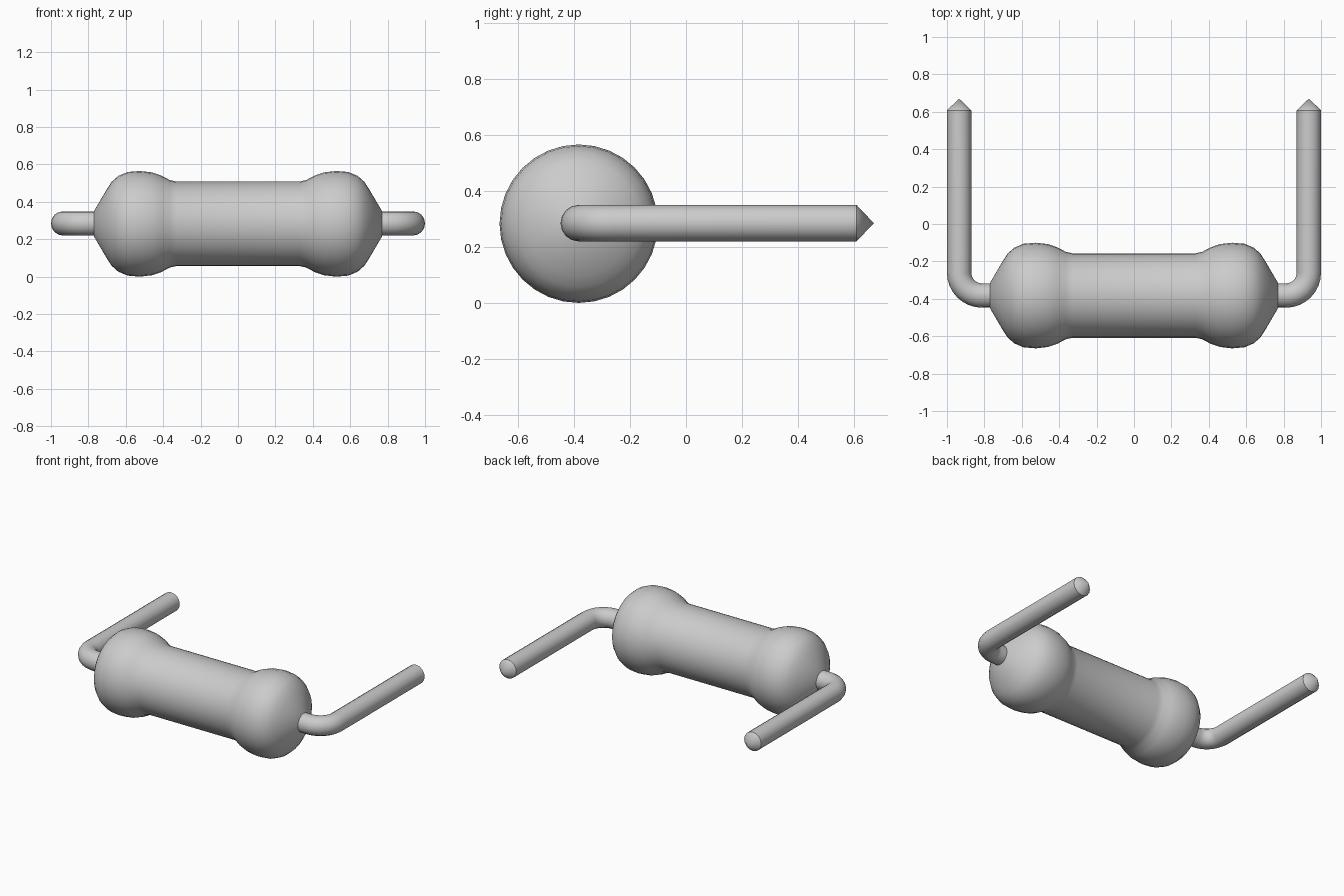
import bpy, bmesh
from math import sin, cos, pi, radians
from mathutils import Vector

if "Cube" in bpy.data.objects:
    bpy.data.objects.remove(bpy.data.objects["Cube"])

AXIS_Y, AXIS_Z = -0.3825, 0.2825
SIDES_BODY, SIDES_LEAD = 32, 16


def loft(name, stations, sides, mirror=False):
    """Skin circles given as (centre, direction in the XY plane, radius)."""
    bm = bmesh.new()
    rings = []
    for centre, ang, r in stations:
        side = Vector((-sin(ang), cos(ang), 0))
        if r == 0:
            rings.append([bm.verts.new(centre)])
            continue
        rings.append([bm.verts.new(Vector(centre) + side * r * cos(2 * pi * i / sides)
                                   + Vector((0, 0, r * sin(2 * pi * i / sides))))
                      for i in range(sides)])
    for a, b in zip(rings, rings[1:]):
        for i in range(sides):
            j = (i + 1) % sides
            if len(b) == 1:
                bm.faces.new((a[i], a[j], b[0]))
            else:
                bm.faces.new((a[i], a[j], b[j], b[i]))
    for ring in (rings[0], rings[-1]):
        if len(ring) > 1:
            bm.faces.new(ring)
    bmesh.ops.recalc_face_normals(bm, faces=bm.faces)
    mesh = bpy.data.meshes.new(name)
    bm.to_mesh(mesh)
    bm.free()
    obj = bpy.data.objects.new(name, mesh)
    bpy.context.collection.objects.link(obj)
    if mirror:
        obj.modifiers.new("mirror", 'MIRROR').use_mirror_merge = False
    bpy.ops.object.select_all(action='DESELECT')
    obj.select_set(True)
    bpy.context.view_layer.objects.active = obj
    bpy.ops.object.shade_smooth_by_angle(angle=radians(35))
    return obj


# Resistor body: bulged ends, slimmer waist
half = [(0.33, 0.226), (0.365, 0.234), (0.41, 0.258), (0.46, 0.275), (0.525, 0.2825),
        (0.59, 0.277), (0.64, 0.256), (0.675, 0.225), (0.70, 0.187), (0.77, 0.068)]
profile = [(-x, r) for x, r in reversed(half)] + half
loft("resistor_body", [((x, AXIS_Y, AXIS_Z), 0, r) for x, r in profile], SIDES_BODY)

# Wire leads: out of the body, round bend, straight run, pointed tip
R, WIRE, BEND = 0.065, 0.935, 0.1225
stations = [((0.74, AXIS_Y, AXIS_Z + 0.002), 0, R)]
for k in range(9):
    a = pi / 2 * k / 8
    stations.append(((WIRE - BEND + BEND * sin(a), AXIS_Y + BEND - BEND * cos(a),
                      AXIS_Z + 0.002), a, R))
stations += [((WIRE, 0.608, AXIS_Z + 0.002), pi / 2, R),
             ((WIRE, 0.67, AXIS_Z + 0.002), pi / 2, 0)]
loft("wire_leads", stations, SIDES_LEAD, mirror=True)
